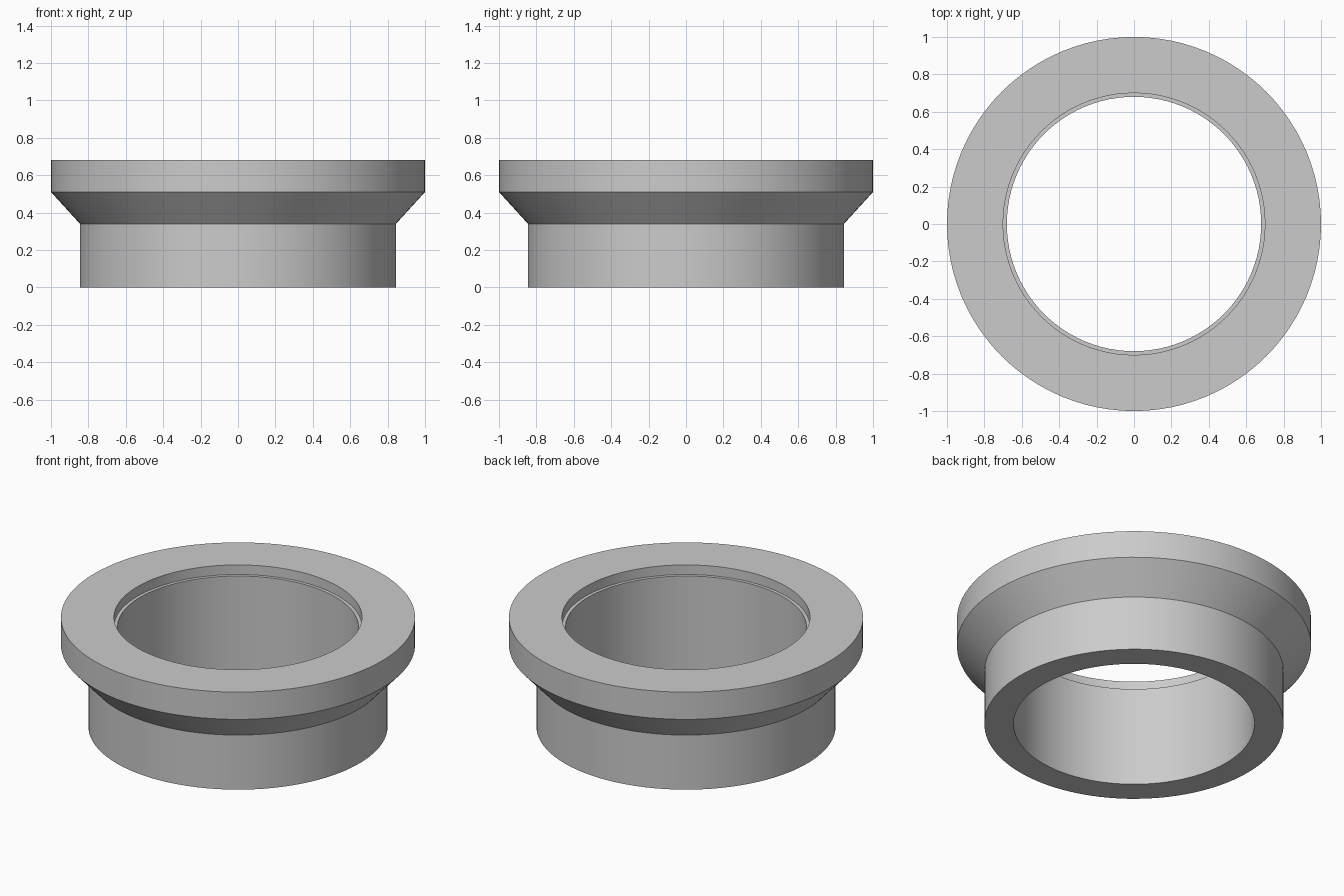
import bpy, bmesh, math
from mathutils import Matrix

cube = bpy.data.objects.get("Cube")
if cube:
    bpy.data.objects.remove(cube, do_unlink=True)

SEGMENTS = 96

# Plain grey finish
grey = bpy.data.materials.new("plain grey")
grey.use_nodes = True
colour = (0.6, 0.6, 0.6, 1.0)
grey.diffuse_color = colour
grey.node_tree.nodes["Principled BSDF"].inputs["Base Color"].default_value = colour


def lathe(name, profile):
    """Revolve a closed (radius, height) profile about the z axis."""
    bm = bmesh.new()
    rings = []
    for i in range(SEGMENTS):
        turn = Matrix.Rotation(math.tau * i / SEGMENTS, 3, 'Z')
        rings.append([bm.verts.new((turn.col[0] * r)[:2] + (z,)) for r, z in profile])
    n = len(profile)
    for i, ring in enumerate(rings):
        following = rings[(i + 1) % SEGMENTS]
        for j in range(n):
            k = (j + 1) % n
            bm.faces.new((ring[j], following[j], following[k], ring[k]))
    bmesh.ops.recalc_face_normals(bm, faces=bm.faces)
    mesh = bpy.data.meshes.new(name)
    bm.to_mesh(mesh)
    bm.free()
    mesh.materials.append(grey)
    obj = bpy.data.objects.new(name, mesh)
    bpy.context.collection.objects.link(obj)
    bpy.ops.object.select_all(action='DESELECT')
    obj.select_set(True)
    bpy.context.view_layer.objects.active = obj
    bpy.ops.object.shade_smooth_by_angle(angle=math.radians(30))
    return obj


# Sleeve, conical shoulder, flange and shallow counterbore in one closed section
lathe("flanged_collar", [
    (0.68, 0.0), (0.845, 0.0), (0.845, 0.34),   # bore edge and sleeve
    (1.0, 0.51), (1.0, 0.68),                   # shoulder and flange
    (0.70, 0.68), (0.70, 0.62), (0.68, 0.62),   # counterbore and ledge
])
